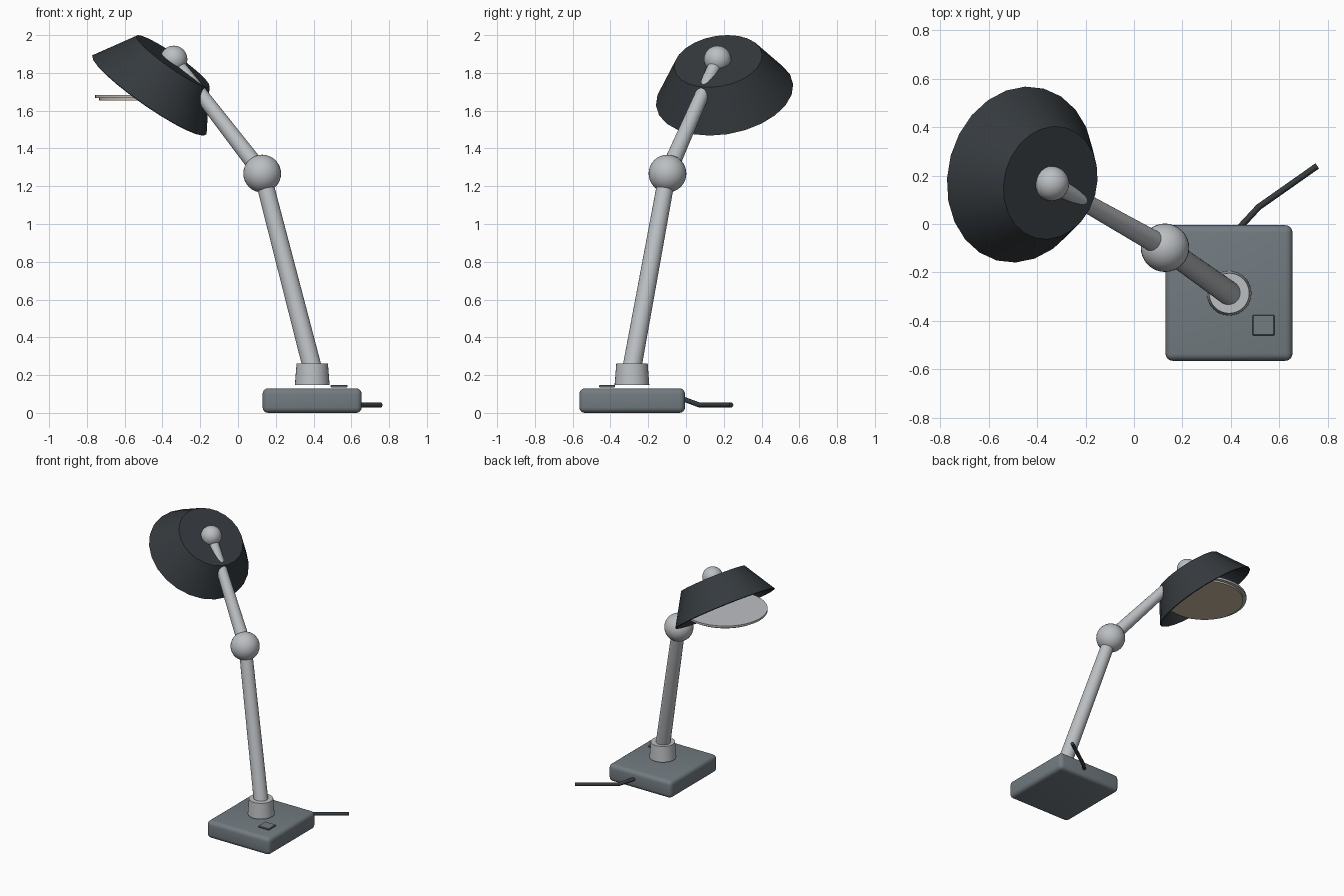
import bpy
from mathutils import Vector

if "Cube" in bpy.data.objects:
    bpy.data.objects.remove(bpy.data.objects["Cube"], do_unlink=True)


def material(name, rgb):
    mat = bpy.data.materials.new(name)
    mat.use_nodes = True
    mat.diffuse_color = (*rgb, 1)
    bsdf = next(n for n in mat.node_tree.nodes if n.type == "BSDF_PRINCIPLED")
    bsdf.inputs["Base Color"].default_value = (*rgb, 1)
    return mat


silver = material("silver metal", (0.50, 0.52, 0.54))
slate = material("slate grey", (0.17, 0.20, 0.22))
charcoal = material("charcoal", (0.035, 0.042, 0.048))
cream = material("warm cream", (0.60, 0.50, 0.36))


def finish(name, mat):
    ob = bpy.context.object
    ob.name = name
    ob.data.materials.append(mat)
    bpy.ops.object.shade_smooth_by_angle()
    return ob


def rod(name, start, end, r1, r2, mat, sides=32, caps="NGON"):
    """Tapered cylinder running from start to end."""
    a, b = Vector(start), Vector(end)
    axis = b - a
    bpy.ops.mesh.primitive_cone_add(
        vertices=sides, radius1=r1, radius2=r2, depth=axis.length,
        end_fill_type=caps, location=(a + b) / 2,
        rotation=axis.to_track_quat("Z", "Y").to_euler())
    return finish(name, mat)


def ball(name, centre, radius):
    bpy.ops.mesh.primitive_uv_sphere_add(
        segments=32, ring_count=16, radius=radius, location=centre)
    return finish(name, silver)


def box(name, lo, hi, bevel, segments, mat):
    lo, hi = Vector(lo), Vector(hi)
    bpy.ops.mesh.primitive_cube_add(size=1, location=(lo + hi) / 2)
    ob = bpy.context.object
    ob.scale = hi - lo
    bpy.ops.object.transform_apply(location=False, rotation=False, scale=True)
    mod = ob.modifiers.new("rounded edges", "BEVEL")
    mod.width, mod.segments = bevel, segments
    bpy.ops.object.modifier_apply(modifier=mod.name)
    return finish(name, mat)


# Base and switch
box("base", (0.13, -0.565, 0), (0.655, -0.005, 0.13), 0.03, 4, slate)
box("switch", (0.49, -0.46, 0.135), (0.58, -0.375, 0.148), 0.003, 1, slate)

# Collar and jointed arm
elbow = Vector((0.128, -0.098, 1.267))
head = Vector((-0.34, 0.167, 1.872))
rod("collar", (0.393, -0.286, 0.147), (0.393, -0.286, 0.262), 0.092, 0.083, silver)
rod("lower_arm", (0.393, -0.286, 0.24), elbow, 0.05, 0.045, silver)
ball("elbow_joint", elbow, 0.1)
rod("upper_arm", elbow, head, 0.045, 0.034, silver)
ball("head_joint", head, 0.072)

# Tilted shade: open cone with a flat closed top
crown = Vector((-0.345, 0.170, 1.862))
tilt = Vector((0.565, -0.155, 0.81)).normalized()
shade = rod("shade", crown - tilt * 0.22, crown, 0.368, 0.236, charcoal, 24)
mesh = shade.data
import bmesh
bm = bmesh.new()
bm.from_mesh(mesh)
bottom = min(bm.faces, key=lambda f: f.calc_center_median().z)
bmesh.ops.delete(bm, geom=[bottom], context="FACES_ONLY")
bm.to_mesh(mesh)
bm.free()
shell = shade.modifiers.new("wall", "SOLIDIFY")
shell.thickness = 0.008

# Level reflector and light panel
rod("reflector", (-0.467, 0.2, 1.668), (-0.467, 0.2, 1.683), 0.29, 0.29, silver, 48)
rod("light_panel", (-0.467, 0.2, 1.655), (-0.467, 0.2, 1.667), 0.268, 0.268, cream, 48)

# Power cable
path = [(0.40, -0.05, 0.09), (0.45, 0.0, 0.068), (0.515, 0.07, 0.042), (0.757, 0.24, 0.042)]
curve = bpy.data.curves.new("cable", "CURVE")
curve.dimensions = "3D"
curve.bevel_depth = 0.013
curve.bevel_resolution = 3
curve.use_fill_caps = True
spline = curve.splines.new("POLY")
spline.points.add(len(path) - 1)
for point, co in zip(spline.points, path):
    point.co = (*co, 1)
curve.materials.append(charcoal)
bpy.context.collection.objects.link(bpy.data.objects.new("cable", curve))
